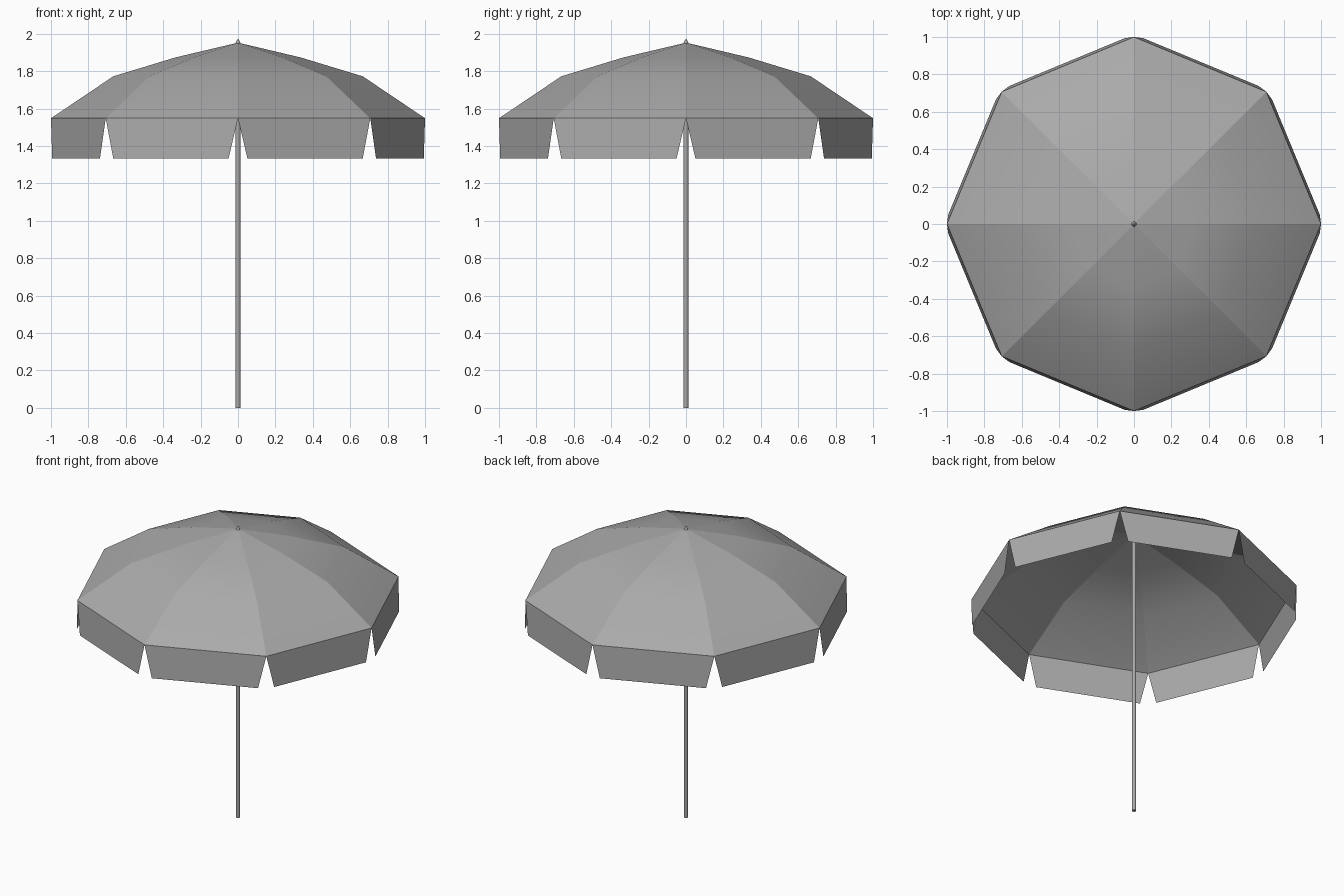
import bpy
import bmesh
from math import cos, sin, pi
from mathutils import Vector

cube = bpy.data.objects.get("Cube")
if cube:
    bpy.data.objects.remove(cube, do_unlink=True)

SIDES = 8
RIM_Z = 1.548
HEM_Z = 1.333
APEX_Z = 1.952
RINGS = [(1.0, RIM_Z), (0.667, 1.772), (0.335, 1.873)]

grey = bpy.data.materials.new("plain_grey")
grey.use_nodes = True
colour = (0.4, 0.4, 0.4, 1)
grey.diffuse_color = colour
grey.node_tree.nodes["Principled BSDF"].inputs["Base Color"].default_value = colour


def corner(i, radius, z):
    a = 2 * pi * i / SIDES
    return Vector((radius * cos(a), radius * sin(a), z))


def make_object(name, bm):
    mesh = bpy.data.meshes.new(name)
    bm.to_mesh(mesh)
    bm.free()
    mesh.materials.append(grey)
    obj = bpy.data.objects.new(name, mesh)
    bpy.context.collection.objects.link(obj)
    return obj


# Canopy: eight panels, smooth along their slope and creased at the ribs
bm = bmesh.new()
rings = [[bm.verts.new(corner(i, r, z)) for i in range(SIDES)] for r, z in RINGS]
apex = bm.verts.new((0, 0, APEX_Z))
for i in range(SIDES):
    j = (i + 1) % SIDES
    for low, high in zip(rings, rings[1:]):
        bm.faces.new((low[i], low[j], high[j], high[i]))
    bm.faces.new((rings[-1][i], rings[-1][j], apex))
for face in bm.faces:
    face.smooth = True
ring_edges = {bm.edges.get((ring[i], ring[(i + 1) % SIDES]))
              for ring in rings for i in range(SIDES)}
for edge in bm.edges:
    edge.smooth = edge in ring_edges
make_object("canopy", bm)

# Valance: slightly flared flaps, narrowing towards the hem
bm = bmesh.new()
for i in range(SIDES):
    a, b = corner(i, 1, RIM_Z), corner(i + 1, 1, RIM_Z)
    along = (b - a).normalized()
    outward = Vector((a.x + b.x, a.y + b.y, 0)).normalized()
    drop = outward * 0.013 + Vector((0, 0, HEM_Z - RIM_Z))
    points = (a, a + drop + along * 0.049, b + drop - along * 0.049, b)
    bm.faces.new([bm.verts.new(p) for p in points])
make_object("valance_flaps", bm)


# Round parts on the centre line
def round_part(name, r_bottom, r_top, z_bottom, z_top):
    bpy.ops.mesh.primitive_cone_add(
        vertices=16, radius1=r_bottom, radius2=r_top, depth=z_top - z_bottom,
        location=(0, 0, (z_bottom + z_top) / 2))
    obj = bpy.context.object
    obj.name = name
    obj.data.materials.append(grey)
    bpy.ops.object.shade_smooth_by_angle()


round_part("pole", 0.013, 0.013, 0, 1.95)
round_part("finial", 0.013, 0.004, 1.95, 1.968)
